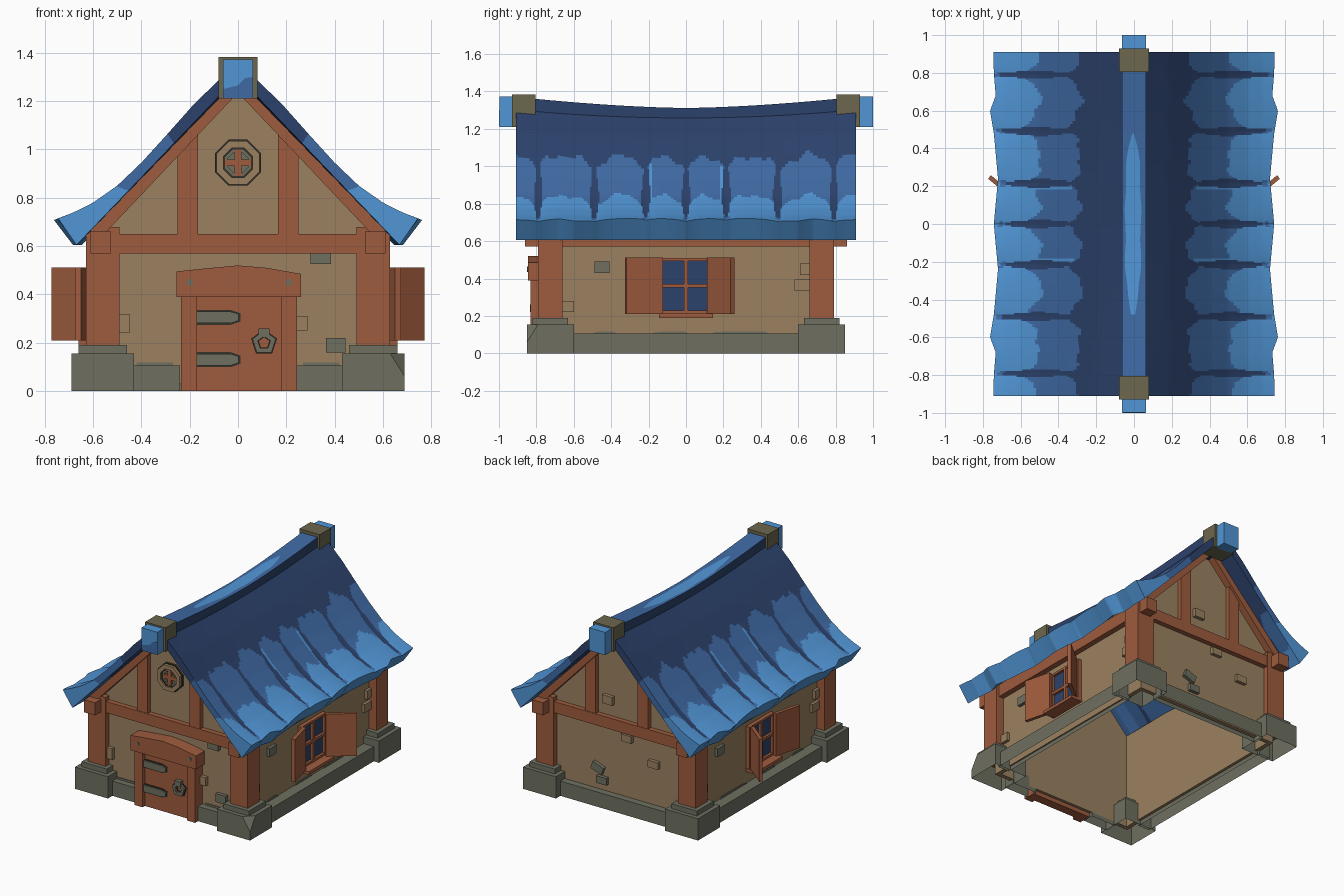
import bpy, bmesh, math
from mathutils import Vector

if "Cube" in bpy.data.objects:
    bpy.data.objects.remove(bpy.data.objects["Cube"])


def material(name, *rgb):
    lin = [((c / 255 + 0.055) / 1.055) ** 2.4 for c in rgb] + [1]
    m = bpy.data.materials.new(name)
    m.use_nodes = True
    m.diffuse_color = lin
    m.node_tree.nodes["Principled BSDF"].inputs["Base Color"].default_value = lin
    return m


plaster = material("plaster", 155, 129, 97)
wood = material("wood", 159, 92, 62)
stone = material("stone", 110, 112, 96)
cap_stone = material("cap stone", 108, 103, 78)
dark = material("dark trim", 52, 50, 42)
navy = material("navy", 44, 66, 108)
mid = material("mid blue", 63, 106, 164)
light = material("light blue", 81, 150, 214)
BLUES = [navy, mid, light]


def finish(name, bm, *mats):
    bmesh.ops.recalc_face_normals(bm, faces=bm.faces)
    me = bpy.data.meshes.new(name)
    bm.to_mesh(me)
    bm.free()
    for m in mats:
        me.materials.append(m)
    ob = bpy.data.objects.new(name, me)
    bpy.context.collection.objects.link(ob)
    return ob


def add_prism(bm, pts, axis, a, b, base=True):
    """Extrude a 2D outline along x, y or z from a to b."""
    place = {"x": lambda p, d: (d, *p), "y": lambda p, d: (p[0], d, p[1]),
             "z": lambda p, d: (*p, d)}[axis]
    lo = [bm.verts.new(place(p, a)) for p in pts]
    hi = [bm.verts.new(place(p, b)) for p in pts]
    if base:
        bm.faces.new(lo)
    bm.faces.new(hi[::-1])
    for i in range(len(pts)):
        j = (i + 1) % len(pts)
        bm.faces.new((lo[i], lo[j], hi[j], hi[i]))


def prism(name, pts, axis, a, b, mat, base=True):
    bm = bmesh.new()
    add_prism(bm, pts, axis, a, b, base)
    return finish(name, bm, mat)


def box(name, x0, x1, y0, y1, z0, z1, mat, base=True):
    return prism(name, [(x0, y0), (x1, y0), (x1, y1), (x0, y1)], "z", z0, z1, mat, base)


def ring(name, cx, cz, r0, r1, n, y0, y1, mat, turn=0.0):
    bm = bmesh.new()
    for i in range(n):
        a, b = (turn + math.tau * k / n for k in (i, i + 1))
        add_prism(bm, [(cx + r * math.cos(t), cz + r * math.sin(t))
                       for r, t in ((r0, a), (r1, a), (r1, b), (r0, b))], "y", y0, y1)
    bmesh.ops.remove_doubles(bm, verts=bm.verts, dist=1e-5)
    return finish(name, bm, mat)


# Walls: two gables and two sides, open underneath
for s, end in ((-1, "front"), (1, "back")):
    prism(end + "_wall", [(-.57, .03), (.57, .03), (.57, .69), (0, 1.28), (-.57, .69)],
          "y", s * .72, s * .75, plaster)
    box(end + "_cross_beam", -.53, .53, s * .74, s * .785, .57, .65, wood)
    for m, side in ((-1, "right"), (1, "left")):
        tag = f"{end}_{side}_"
        prism(tag + "rafter", [(0, 1.315), (m * .61, .672), (m * .61, .59), (0, 1.235)],
              "y", s * .74, s * .8, wood)
        prism(tag + "gable_post", [(m * .165, .64), (m * .25, .64), (m * .25, 1.01), (m * .165, 1.1)],
              "y", s * .74, s * .782, wood)
        # Posts wrap the outside of the wall corner
        prism(tag + "corner_post", [(m * x, s * y) for x, y in (
            (.63, .66), (.63, .79), (.49, .79), (.49, .74), (.56, .74), (.56, .66))], "z", .15, .68, wood)
        box(tag + "beam_end", m * .525, m * .61, s * .74, s * .86, .57, .66, wood)
        box(tag + "post_foot", m * .46, m * .66, s * .63, s * .82, .15, .19, stone, False)
        block = box(tag + "corner_stone", m * .43, m * .69, s * .6, s * .85, 0, .155, stone, False)
        if s < 0 < m:  # chipped corner
            bm = bmesh.new()
            bm.from_mesh(block.data)
            cut = bmesh.ops.bisect_plane(bm, geom=bm.verts[:] + bm.edges[:] + bm.faces[:], clear_outer=True,
                                         plane_co=(.63, -.85, .155), plane_no=Vector((1, -1, .63)))
            bmesh.ops.edgeloop_fill(bm, edges=[g for g in cut["geom_cut"] if isinstance(g, bmesh.types.BMEdge)])
            bmesh.ops.recalc_face_normals(bm, faces=bm.faces)
            bm.to_mesh(block.data)
            bm.free()

# Stone footing between the corners, with moss creeping up the plaster
box("back_footing", -.44, .44, .72, .8, 0, .105, stone, False)
for m, side in ((-1, "right"), (1, "left")):
    box(side + "_front_footing", m * .24, m * .44, -.8, -.72, 0, .105, stone, False)
    box(side + "_footing", m * .56, m * .65, -.62, .62, 0, .105, stone, False)
    for a, b in ((-.52, -.36), (-.2, .02), (.12, .45)):
        prism(side + "_moss", [(a, .1), (b, .1), (b - .03, .118), (a + .04, .115)],
              "x", m * .565, m * .576, stone)
    box(side + "_front_moss", m * .27, m * .42, -.756, -.74, .1, .118, stone)

    # Side walls, long beams, windows and open shutters
    box(side + "_wall", m * .54, m * .57, -.74, .74, .03, .72, plaster)
    box(side + "_long_beam", m * .56, m * .61, -.75, .75, .57, .66, wood)
    box(side + "_glass", m * .56, m * .58, -.13, .13, .22, .5, navy)
    for a, b in ((-.14, -.125), (-.011, .011), (.125, .14)):
        box(side + "_window_upright", m * .56, m * .6, a, b, .21, .51, wood)
    for a, b in ((.21, .228), (.352, .372), (.495, .51)):
        box(side + "_window_rail", m * .56, m * .598, -.13, .13, a, b, wood)
    box(side + "_window_sill", m * .56, m * .66, -.145, .145, .19, .212, wood)
    for hinge, tip, off in (((.6, -.13), (.65, -.325), (.024, .006)),
                            ((.6, .13), (.758, .258), (.014, -.019))):
        quad = [hinge, tip, (tip[0] + off[0], tip[1] + off[1]), (hinge[0] + off[0], hinge[1] + off[1])]
        prism(side + "_shutter", [(m * x, y) for x, y in quad], "z", .21, .512, wood)

    # Loose stones on the long sides
    for y, z, w, h, mat in ((-.45, .46, .08, .06, stone), (-.63, .25, .06, .06, plaster),
                            (.64, .45, .06, .06, plaster), (.62, .365, .08, .06, plaster)):
        y *= m
        box(side + "_wall_stone", m * .56, m * .592, y - w / 2, y + w / 2, z - h / 2, z + h / 2, mat)

# Loose stones on the gable ends
for s, x, z, w, h, tilt, mat in (
        (-1, .343, .55, .085, .05, 0, stone), (-1, .405, .19, .08, .06, 0, stone),
        (-1, -.472, .28, .045, .08, 0, plaster), (-1, .262, .28, .05, .06, 0, plaster),
        (1, .08, .765, .08, .06, 0, plaster), (1, -.07, .53, .08, .05, 0, plaster),
        (1, .16, .26, .09, .055, .35, stone), (1, .125, .18, .08, .05, 0, stone),
        (1, -.28, .4, .08, .05, 0, plaster)):
    c, n = math.cos(tilt), math.sin(tilt)
    corners = [(i * w / 2, k * h / 2) for i, k in ((-1, -1), (1, -1), (1, 1), (-1, 1))]
    prism("gable_stone", [(x + a * c - b * n, z + a * n + b * c) for a, b in corners],
          "y", s * .74, s * .775, mat)

# Door with frame, straps and knocker
box("door", -.18, .19, -.806, -.74, .0, .4, wood)
for a, b in ((-.235, -.17), (.18, .245)):
    box("door_jamb", a, b, -.832, -.74, 0, .4, wood)
prism("door_lintel", [(-.255, .39), (.26, .39), (.26, .485), (.12, .51), (0, .52), (-.13, .508), (-.255, .495)],
      "y", -.845, -.74, wood)
for x in (-.2, .21):
    ring("lintel_nail", x, .45, 0, .014, 8, -.85, -.84, stone)
for z in (.305, .13):
    for name, g, y, mat in (("strap_backing", .007, -.81, dark), ("door_strap", 0, -.82, stone)):
        h = .024 + g
        prism(name, [(-.17, z - h), (-.03, z - h), (.003 + g, z - h * .55), (.003 + g, z + h * .55),
                     (-.03, z + h), (-.17, z + h)], "y", y, -.8, mat)
ring("knocker_backing", .108, .2, .023, .056, 5, -.814, -.8, dark, math.pi / 2)
ring("knocker_ring", .108, .2, .027, .051, 5, -.83, -.812, stone, math.pi / 2)
box("knocker_mount", .085, .13, -.835, -.8, .222, .26, stone)

# Round gable window
for name, r0, r1, y, mat in (("rim", .097, .103, -.765, dark), ("frame", .066, .097, -.785, plaster),
                             ("trim", .059, .066, -.775, dark), ("inner_frame", .046, .059, -.77, stone),
                             ("pane", 0, .047, -.757, stone)):
    ring("round_window_" + name, 0, .945, r0, r1, 8, y, -.74, mat, math.pi / 8)
box("round_window_upright", -.014, .014, -.774, -.74, .888, 1.002, wood)
box("round_window_bar", -.057, .057, -.773, -.74, .931, .959, wood)

# Roof: curved thick slopes with painted lobes near the eaves
OUTER = [(.05, 1.315), (.18, 1.19), (.3, 1.055), (.4, .945), (.5, .85), (.6, .78), (.68, .74), (.77, .705)]
EAVE = [(0, .742), (.24, .72), (.48, .742), (.6, .762), (.68, .732), (.8, .742), (.92, .745)]
VALLEYS = [-1.08, -.79, -.49, -.215, 0, .215, .49, .79, 1.08]
NT, NY = 46, 220


def along(table, x):
    for (x0, z0), (x1, z1) in zip(table, table[1:]):
        if x <= x1 + 1e-6:
            return z0 + (z1 - z0) * (x - x0) / (x1 - x0)


def lobe(y):
    """0 in a valley, 1 at the middle of a lobe, and the distance to the valley."""
    for a, b in zip(VALLEYS, VALLEYS[1:]):
        if a <= y <= b:
            return math.sin(math.pi * (y - a) / (b - a)), min(y - a, b - y)


def roof_points(t, y):
    l, _ = lobe(y)
    sag = .045 * (1 - (y / .91) ** 2) * (1 - t) ** 1.2
    wave = max(0, (t - .4) / .6)
    x = .05 + (along(EAVE, abs(y)) - .05) * t
    outer = (x, along(OUTER, x) - sag - .012 * wave * (1 - l ** .6))
    inner = (.05 + (x - .05) * .89, 1.25 - .645 * t - sag)
    return outer, inner


def roof_colour(t, y):
    l, d = lobe(y)
    x = .05 + .71 * t + .012 * math.sin(31 * y) + .008 * math.sin(67 * y + 2)
    if d < .012 + .012 * math.sin(9 * x) ** 2 and x < .74:
        return 0 if x < .71 else 1
    if x > .67 - .16 * l ** .4 or (.185 < abs(y) < .2 and x > .34):
        return 2
    return 1 if x > .40 - .11 * l ** .4 else 0


for m, side in ((-1, "right"), (1, "left")):
    bm = bmesh.new()
    ys = [-.91 + 1.82 * j / NY for j in range(NY + 1)]
    rows = [[[bm.verts.new((m * p[0], y, p[1])) for p in roof_points(i / NT, y)]
             for i in range(NT + 1)] for y in ys]

    def face(verts, t, y):
        bm.faces.new(verts).material_index = roof_colour(t, y)

    for j in range(NY):
        A, B, y = rows[j], rows[j + 1], (ys[j] + ys[j + 1]) / 2
        for i in range(NT):
            for k in (0, 1):  # the underside stays darker further down
                face((A[i][k], A[i + 1][k], B[i + 1][k], B[i][k]), (i + .5) / NT - .2 * k, y)
        face((A[0][0], A[0][1], B[0][1], B[0][0]), 0, y)
        face((A[-1][0], A[-1][1], B[-1][1], B[-1][0]), 1, y)
    for row, y in ((rows[0], ys[0]), (rows[-1], ys[-1])):
        for i in range(NT):
            face((row[i][0], row[i + 1][0], row[i + 1][1], row[i][1]), (i + .5) / NT, y)
    roof = finish(side + "_roof", bm, *BLUES)
    bpy.ops.object.select_all(action="DESELECT")
    roof.select_set(True)
    bpy.context.view_layer.objects.active = roof
    bpy.ops.object.shade_smooth_by_angle(angle=math.radians(35))

# Sagging ridge beam with a pale worn strip
bm = bmesh.new()
ys = [-.997, -.92] + [-.8 + .08 * i for i in range(21)] + [.92, 1]
rows = []
for y in ys:
    sag = .06 * max(0, 1 - abs(y / .92) ** 1.6)
    worn = .04 * max(0, 1 - (y / .5) ** 4) + .004 * math.sin(23 * y)
    xs = [-.063, -.006 - worn, -.004 + worn, .063]
    rows.append([bm.verts.new((x, y, 1.372 - sag)) for x in xs] +
                [bm.verts.new((x, y, (1.235 if abs(y) < .9 else 1.21) - sag)) for x in xs[::-1]])
for A, B in zip(rows, rows[1:]):
    y = abs(A[0].co.y + B[0].co.y) / 2
    for i in range(8):
        k = (i + 1) % 8
        f = bm.faces.new((A[i], A[k], B[k], B[i]))
        strip = 2 if i == 1 and y < .5 else 1
        f.material_index = 2 if y > .92 else strip if i < 3 else 0
for row in (rows[0], rows[-1]):
    bm.faces.new(row).material_index = 2
finish("ridge_beam", bm, *BLUES)
prism("ridge_end_patch", [(-.06, 1.212), (.061, 1.212), (.061, 1.3), (.03, 1.295), (.0, 1.265), (-.06, 1.25)],
      "y", -1, -.99, mid)
for s, end in ((-1, "front"), (1, "back")):
    box(end + "_ridge_band", -.08, .08, s * .805, s * .93, 1.21, 1.383, cap_stone)
